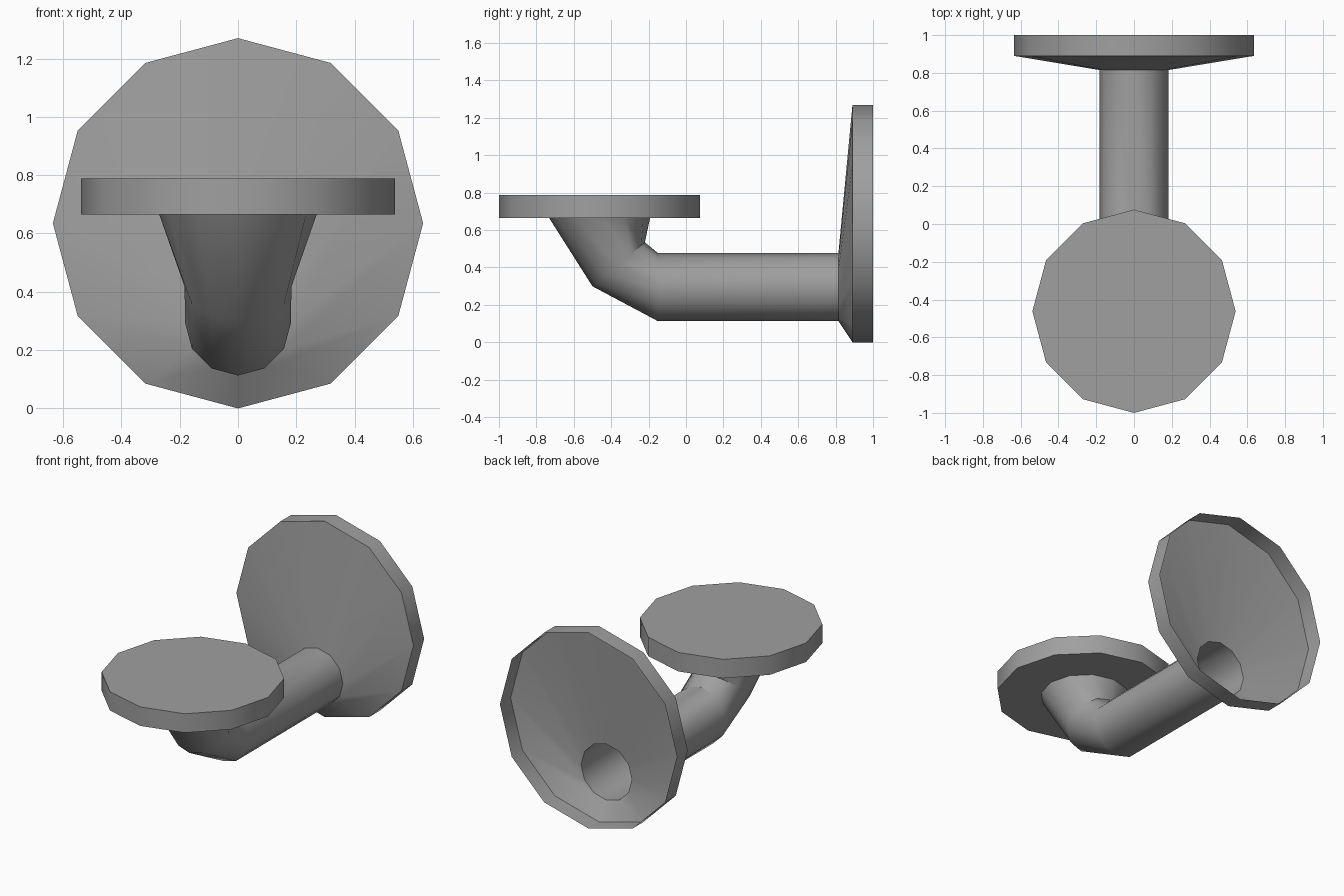
import bpy
import bmesh
import math
from mathutils import Vector

cube = bpy.data.objects.get("Cube")
if cube:
    bpy.data.objects.remove(cube, do_unlink=True)

SIDES = 12
X = Vector((1, 0, 0))

grey = bpy.data.materials.new("plain_grey")
grey.use_nodes = True
colour = (0.35, 0.35, 0.35, 1)
grey.diffuse_color = colour
grey.node_tree.nodes["Principled BSDF"].inputs["Base Color"].default_value = colour


def loft(name, rings, cap_end=False):
    """Skin twelve-sided rings given as (y, z, radius, tilt of the ring's top point)."""
    bm = bmesh.new()
    loops = []
    for y, z, radius, tilt in rings:
        up = Vector((0, math.sin(math.radians(tilt)), math.cos(math.radians(tilt))))
        loop = []
        for i in range(SIDES):
            a = math.tau * i / SIDES
            loop.append(bm.verts.new(Vector((0, y, z)) + radius * (math.cos(a) * up + math.sin(a) * X)))
        loops.append(loop)
    for a, b in zip(loops, loops[1:]):
        for i in range(SIDES):
            j = (i + 1) % SIDES
            bm.faces.new((a[i], b[i], b[j], a[j]))
    if cap_end:
        bm.faces.new(reversed(loops[-1]))
    mesh = bpy.data.meshes.new(name)
    bm.to_mesh(mesh)
    bm.free()
    mesh.materials.append(grey)
    obj = bpy.data.objects.new(name, mesh)
    bpy.context.collection.objects.link(obj)
    bpy.ops.object.select_all(action="DESELECT")
    obj.select_set(True)
    bpy.context.view_layer.objects.active = obj
    bpy.ops.object.shade_smooth_by_angle(angle=math.radians(32))
    return obj


# Hollow wall flange: straight rim, then an off-centre cone down to the arm
loft("wall_flange", [(1, 0.635, 0.635, 0), (0.89, 0.635, 0.635, 0), (0.815, 0.295, 0.182, 0)])

# Arm: straight tube, elbow, flare up to the disc
loft("bent_arm", [(0.815, 0.295, 0.182, 0), (-0.15, 0.295, 0.182, 0),
                  (-0.36, 0.417, 0.183, 50), (-0.462, 0.665, 0.27, 90)])

# Top disc: underside, edge and closed top
loft("top_disc", [(-0.462, 0.665, 0.27, 90), (-0.462, 0.665, 0.538, 90),
                  (-0.462, 0.788, 0.538, 90)], cap_end=True)
